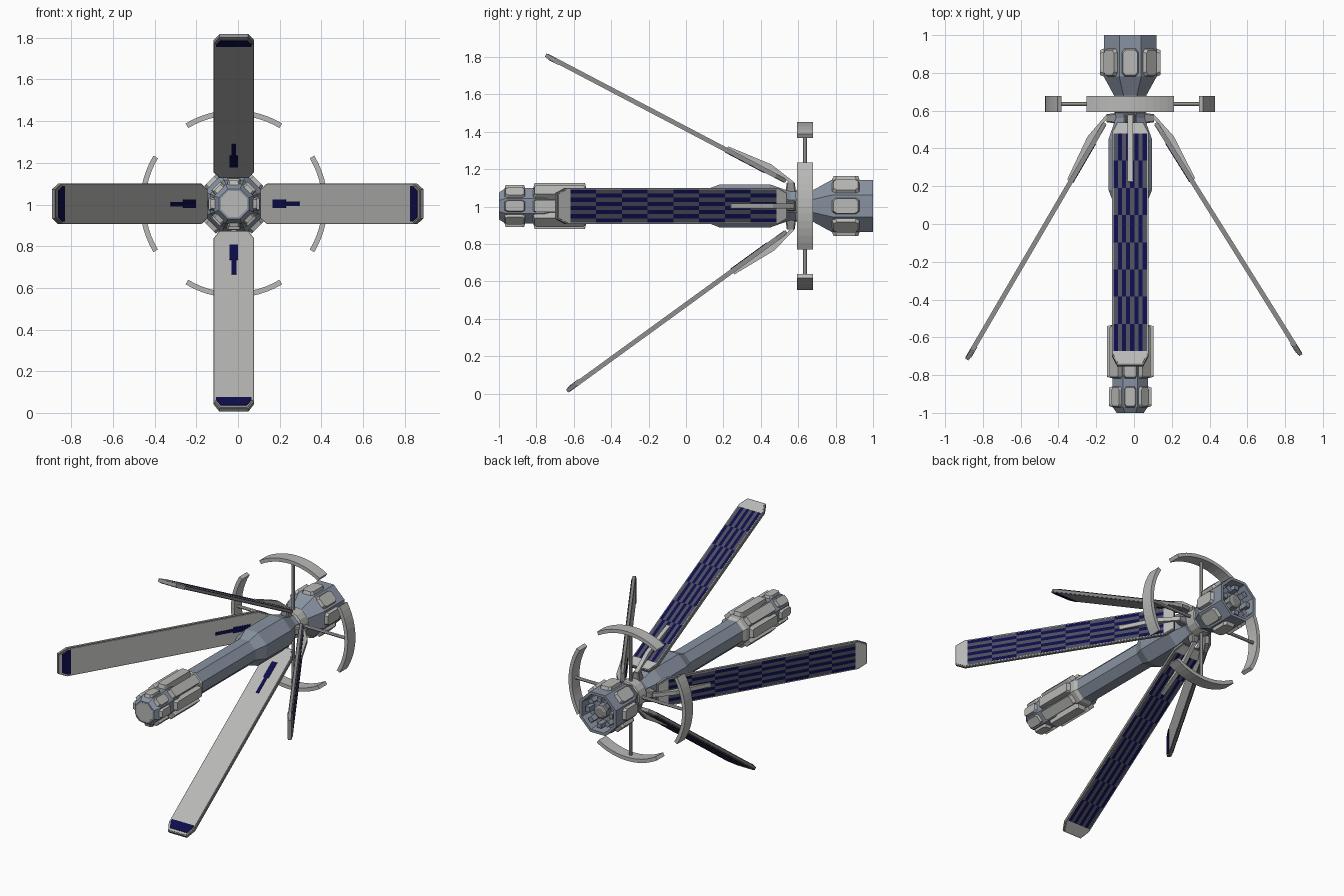
import bpy, bmesh, math
from mathutils import Matrix, Vector

if "Cube" in bpy.data.objects:
    bpy.data.objects.remove(bpy.data.objects["Cube"])

CENTRE = Vector((-0.02, 0, 1.003))
Y = Vector((0, 1, 0))


def material(name, rgb):
    m = bpy.data.materials.new(name)
    m.diffuse_color = (*rgb, 1)
    m.use_nodes = True
    m.node_tree.nodes["Principled BSDF"].inputs["Base Color"].default_value = m.diffuse_color
    return m


HULL = material("blue grey hull", (0.25, 0.29, 0.36))
GREY = material("light grey", (0.48, 0.48, 0.47))
FRAME = material("mid grey", (0.27, 0.27, 0.27))
NAVY = material("navy cell", (0.004, 0.004, 0.07))
SLATE = material("slate cell", (0.07, 0.075, 0.105))


def finish(name, bm, mats):
    bmesh.ops.recalc_face_normals(bm, faces=bm.faces)
    me = bpy.data.meshes.new(name)
    bm.to_mesh(me)
    bm.free()
    for m in mats:
        me.materials.append(m)
    ob = bpy.data.objects.new(name, me)
    bpy.context.collection.objects.link(ob)
    return ob


def frame(phi, tilt, r, y):
    """Local axes: x across, y forward along the part, z outward from the hull."""
    e = Vector((math.cos(phi), 0, math.sin(phi)))
    s = e * math.sin(tilt) - Y * math.cos(tilt)
    n = e * math.cos(tilt) + Y * math.sin(tilt)
    w = s.cross(n)
    m = Matrix((w, s, n)).transposed().to_4x4()
    m.translation = CENTRE + e * r + Y * y
    return m


def prism(name, pts, n0, n1, m, mat, shrink=1.0):
    """Outline in local x/y, raised from n0 to n1 with an optional bevelled top."""
    bm = bmesh.new()
    cx = sum(p[0] for p in pts) / len(pts)
    cy = sum(p[1] for p in pts) / len(pts)
    lo = [bm.verts.new(m @ Vector((x, y, n0))) for x, y in pts]
    hi = [bm.verts.new(m @ Vector((cx + (x - cx) * shrink, cy + (y - cy) * shrink, n1)))
          for x, y in pts]
    bm.faces.new(lo)
    bm.faces.new(hi)
    for i in range(len(pts)):
        j = (i + 1) % len(pts)
        bm.faces.new((lo[i], lo[j], hi[j], hi[i]))
    return finish(name, bm, [mat])


def outline(hw, y0, y1, cx, cy):
    """Rectangle with cut corners."""
    return [(-hw + cx, y0), (hw - cx, y0), (hw, y0 + cy), (hw, y1 - cy),
            (hw - cx, y1), (-hw + cx, y1), (-hw, y1 - cy), (-hw, y0 + cy)]


def lathe(name, profile, mat, sides=8):
    """Profile of (y, flat-to-centre distance) turned around the hull axis."""
    bm = bmesh.new()
    rings = []
    for y, r in profile:
        R = r / math.cos(math.pi / sides)
        rings.append([bm.verts.new(CENTRE + Vector((
            R * math.cos((k + .5) * math.tau / sides), y,
            R * math.sin((k + .5) * math.tau / sides)))) for k in range(sides)])
    for a, b in zip(rings, rings[1:]):
        for k in range(sides):
            j = (k + 1) % sides
            bm.faces.new((a[k], a[j], b[j], b[k]))
    bm.faces.new(rings[0])
    bm.faces.new(rings[-1])
    return finish(name, bm, [mat])


# Hull with recessed rear bay
lathe("hull", [(-1, .072), (-.965, .095), (-.76, .095), (-.73, .084), (.1, .084), (.18, .115),
               (.45, .115), (.56, .076), (.68, .085), (.78, .14), (1, .14), (1, .122),
               (.92, .115)], HULL)
lathe("nose_cap", [(-1.001, .062), (-.99, .062)], GREY)
lathe("plate_collar", [(-.56, .084), (-.54, .095), (-.5, .095), (-.48, .084)], GREY)
lathe("hub_ring", [(.585, .075), (.595, .092), (.67, .092), (.68, .083)], GREY, 16)
lathe("rear_engine_core", [(.91, .045), (.97, .045), (.98, .03)], FRAME)

# Pods, long plates and bay blocks on the eight hull flats
for k in range(8):
    phi = k * math.pi / 4
    prism("rear_pod", outline(.046, -.075, .08, .015, .02), -.01, .021,
          frame(phi, 0, .14, .857), GREY, .85)
    prism("nose_pod", outline(.033, -.058, .058, .01, .015), -.01, .017,
          frame(phi, 0, .095, -.915), GREY, .85)
    prism("long_plate", outline(.034, -.145, .145, .006, .01), -.035, .005,
          frame(phi, 0, .117, -.675), GREY, .93)
    prism("bay_block", outline(.018, -.07, .0, .002, .002), -.015, .015,
          frame(phi, 0, .09, .915), HULL)

# Four antenna arcs on rods
for k in range(4):
    phi = k * math.pi / 2
    bm = bmesh.new()
    rows = []
    steps = 12
    for i in range(steps + 1):
        a = phi + math.radians(-31 + 62 * i / steps)
        u = Vector((math.cos(a), 0, math.sin(a)))
        rows.append([bm.verts.new(CENTRE + u * r + Y * y) for r, y in
                     ((.425, .594), (.45, .594), (.45, .678), (.425, .678))])
    for a, b in zip(rows, rows[1:]):
        for j in range(4):
            bm.faces.new((a[j], a[(j + 1) % 4], b[(j + 1) % 4], b[j]))
    bm.faces.new(rows[0])
    bm.faces.new(rows[-1])
    finish("antenna_arc", bm, [GREY])
    rod = [(.011 * math.cos(t * math.pi / 4), .011 * math.sin(t * math.pi / 4)) for t in range(8)]
    prism("antenna_rod", rod, .06, .43, frame(phi, 0, 0, .636), GREY)


def solar_panel(side, phi, tilt):
    m = frame(phi, math.radians(tilt), .115, .57)
    prism(side + "_panel_frame", outline(.097, .04, 1.49, .028, .06), -.011, .008, m, FRAME)
    prism(side + "_panel_back", outline(.091, .047, 1.483, .027, .058), -.014, -.01, m, GREY)
    prism(side + "_panel_front", outline(.091, .047, 1.483, .027, .058), .007, .011, m, GREY)
    # Navy tip and slot on the inner face
    prism(side + "_panel_tip", [(-.085, 1.405), (.085, 1.405), (.085, 1.425), (.064, 1.468),
                                (-.064, 1.468), (-.085, 1.425)], -.017, -.013, m, NAVY)
    prism(side + "_panel_slot", [(-.02, .16), (.02, .16), (.02, .28), (.012, .28), (.012, .4),
                                 (-.01, .4), (-.01, .28), (-.02, .28)], -.017, -.013, m, NAVY)
    # Checkered cells on the outer face
    bm = bmesh.new()
    n = 8
    grid = [[bm.verts.new(m @ Vector((-.088 + .176 * i / n, .11 + 1.3 * j / n, .0135)))
             for i in range(n + 1)] for j in range(n + 1)]
    for j in range(n):
        for i in range(n):
            f = bm.faces.new((grid[j][i], grid[j][i + 1], grid[j + 1][i + 1], grid[j + 1][i]))
            f.material_index = (i + j) % 2
    finish(side + "_solar_cells", bm, [NAVY, SLATE])
    # Wedge arm: side profile in (along, outward), extruded across the panel
    turn = m @ Matrix(((0, 0, 1, 0), (1, 0, 0, 0), (0, 1, 0, 0), (0, 0, 0, 1)))
    prism(side + "_panel_arm", [(-.01, -.01), (.0, .015), (.15, .042), (.4, .02), (.4, .008),
                                (.05, .008)], -.014, .014, turn, GREY)
    # Hinge bracket joining panel to hull
    prism(side + "_hinge", outline(.03, -.03, .03, .008, .008), -.05, .01,
          frame(phi, 0, .115, .56), FRAME, .7)


solar_panel("right", 0, 32)
solar_panel("top", math.pi / 2, 27.7)
solar_panel("left", math.pi, 30.3)
solar_panel("bottom", -math.pi / 2, 36)
